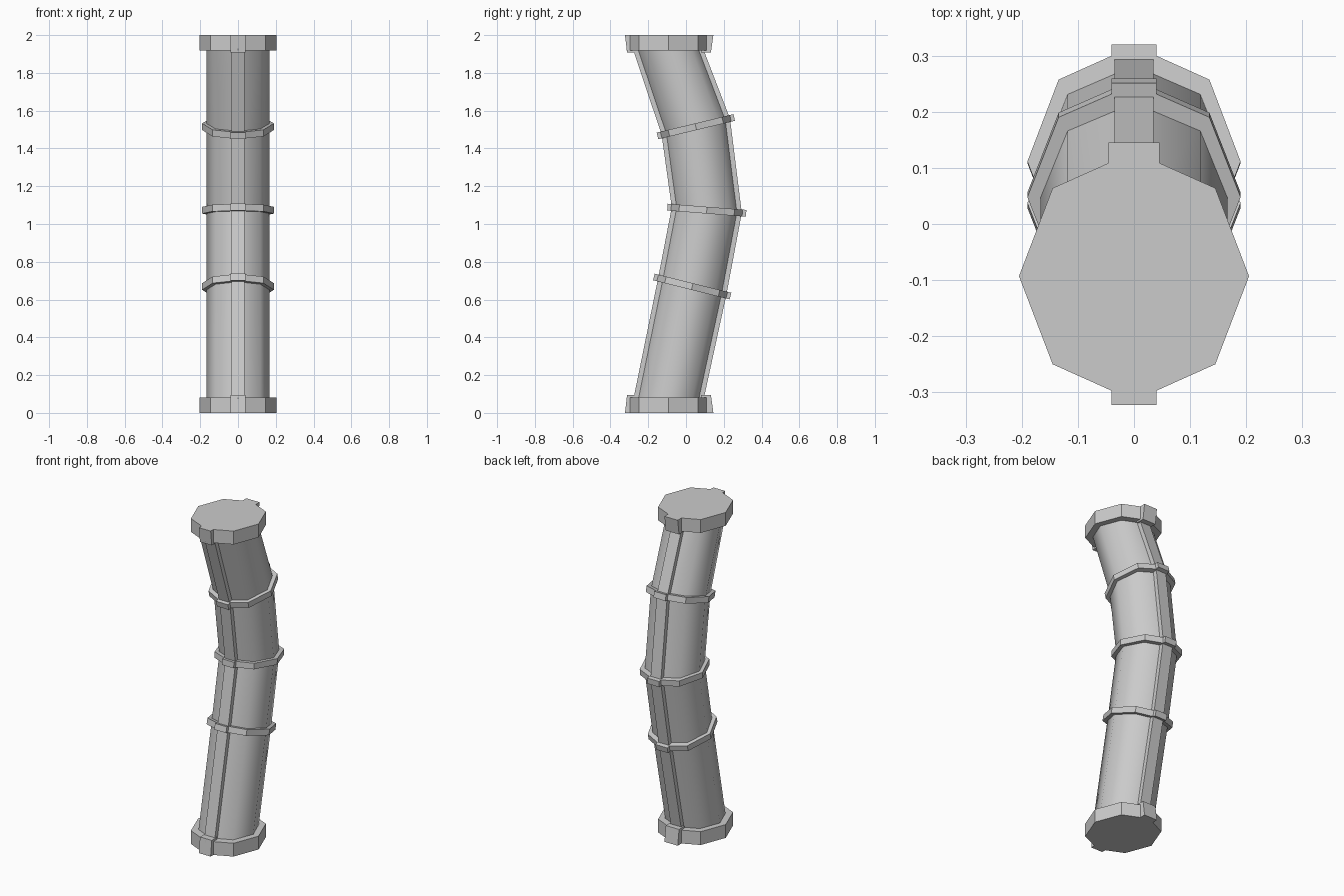
import bpy, bmesh, math

if "Cube" in bpy.data.objects:
    bpy.data.objects.remove(bpy.data.objects["Cube"])

S = math.sqrt(0.5)


def outline(rx, ry, w, d):
    """Octagon whose front and back points are replaced by a raised square rib."""
    e = ry * (1 - (1 - S) / S * w / rx)
    back = [(rx, 0), (rx * S, ry * S), (w, e), (w, d), (-w, d), (-w, e), (-rx * S, ry * S)]
    return back + [(-x, -y) for x, y in back]


def octagon(rx, ry):
    return [(rx * math.cos(i * math.pi / 4), ry * math.sin(i * math.pi / 4)) for i in range(8)]


def loft(name, stations, closed=True, smooth=False):
    """Skin between sections given as (profile, centre y, centre z, tilt in degrees)."""
    bm = bmesh.new()
    rings = []
    for prof, cy, cz, tilt in stations:
        c, s = math.cos(math.radians(tilt)), math.sin(math.radians(tilt))
        rings.append([bm.verts.new((x, cy + y * c, cz + y * s)) for x, y in prof])
    n = len(rings[0])
    for a, b in zip(rings, rings[1:]):
        for i in range(n):
            j = (i + 1) % n
            bm.faces.new((a[i], a[j], b[j], b[i]))
    if closed:
        bm.faces.new(rings[0][::-1])
        bm.faces.new(rings[-1])
        bmesh.ops.recalc_face_normals(bm, faces=bm.faces)
    me = bpy.data.meshes.new(name)
    bm.to_mesh(me)
    bm.free()
    ob = bpy.data.objects.new(name, me)
    bpy.context.collection.objects.link(ob)
    if smooth:
        bpy.ops.object.select_all(action='DESELECT')
        ob.select_set(True)
        bpy.context.view_layer.objects.active = ob
        bpy.ops.object.shade_smooth_by_angle(angle=math.radians(50))
    return ob


# Centre line of the bent pipe: y, z, tilt
path = [(-0.093, 0.07, 0), (0.033, 0.669, -14), (0.11, 1.073, -4.5),
        (0.052, 1.515, 13.5), (-0.096, 1.93, 0)]

# Ribbed pipe segments, smooth around and creased at each joint
body = outline(0.167, 0.175, 0.035, 0.186)
for k, (a, b) in enumerate(zip(path, path[1:])):
    loft(f"pipe_segment_{k + 1}", [(body, *a), (body, *b)], closed=False, smooth=True)

# Collars over the joints
collar = outline(0.19, 0.207, 0.04, 0.209)
for k, (y, z, t) in enumerate(path[1:-1]):
    dy, dz = -0.018 * math.sin(math.radians(t)), 0.018 * math.cos(math.radians(t))
    loft(f"collar_{k + 1}", [(collar, y - dy, z - dz, t), (collar, y + dy, z + dz, t)])

# End flanges with slightly tapered rib blocks front and back
flange = octagon(0.205, 0.222)


def block(w, y0, y1):
    return [(w, y0), (w, y1), (-w, y1), (-w, y0)]


for name, z0, z1, z2 in (("bottom", 0, 0.082, 0.095), ("top", 2, 1.918, 1.908)):
    loft(name + "_flange", [(flange, -0.093, z0, 0), (flange, -0.093, z1, 0)])
    loft(name + "_front_rib", [(block(0.04, -0.323, -0.27), 0, z0, 0),
                               (block(0.04, -0.312, -0.26), 0, z2, 0)])
    loft(name + "_back_rib", [(block(0.045, 0.09, 0.145), 0, z0, 0),
                              (block(0.045, 0.08, 0.132), 0, z2, 0)])
